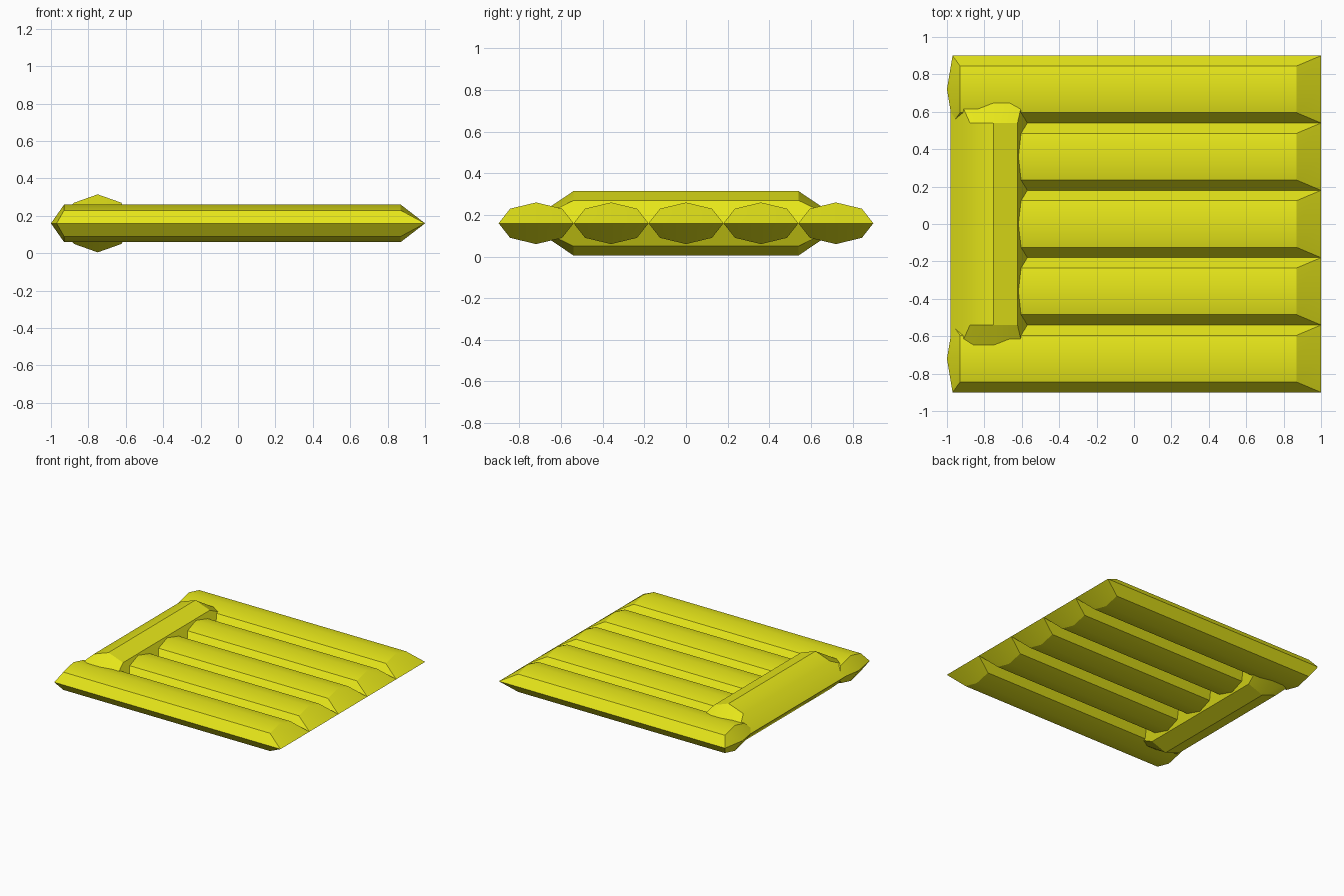
import bpy, bmesh, math

if "Cube" in bpy.data.objects:
    bpy.data.objects.remove(bpy.data.objects["Cube"])

Z = 0.16  # height of the seam plane

mat = bpy.data.materials.new("yellow_vinyl")
mat.diffuse_color = (0.8, 0.8, 0.01, 1)
mat.use_nodes = True
mat.node_tree.nodes["Principled BSDF"].inputs["Base Color"].default_value = mat.diffuse_color


def air_tube(name, place, full, tips, bulge, edges, crease, h_crease, h_top):
    """Loft an inflated chamber with pinched flat ends.
    full: start/end of the full section, tips: pinched ends,
    bulge: how far each tip curves back at its corners."""
    lo, hi = edges
    top = [(lo, 0), (-crease, h_crease), (0, h_top), (crease, h_crease), (hi, 0)]
    section = top + [(w, -h) for w, h in reversed(top[1:-1])]

    def tip_ring(t, back):
        ring = []
        for w, h in section:
            w2 = 0 if w == 0 else (lo if w < 0 else hi)
            ring.append((t + (back if w2 else 0), w2, 0))
        return ring

    rings = [tip_ring(tips[0], bulge[0])]
    rings += [[(t, w, h) for w, h in section] for t in full]
    rings.append(tip_ring(tips[1], -bulge[1]))

    bm = bmesh.new()
    vs = [[bm.verts.new(place(*p)) for p in r] for r in rings]
    n = len(section)
    for a, b in zip(vs, vs[1:]):
        for i in range(n):
            j = (i + 1) % n
            bm.faces.new((a[i], a[j], b[j], b[i]))
    bmesh.ops.remove_doubles(bm, verts=bm.verts, dist=0.0005)
    bmesh.ops.recalc_face_normals(bm, faces=bm.faces)
    me = bpy.data.meshes.new(name)
    bm.to_mesh(me)
    bm.free()
    me.materials.append(mat)
    ob = bpy.data.objects.new(name, me)
    bpy.context.collection.objects.link(ob)
    bpy.ops.object.select_all(action='DESELECT')
    ob.select_set(True)
    bpy.context.view_layer.objects.active = ob
    bpy.ops.object.shade_smooth_by_angle(angle=math.radians(30))
    return ob


# Five lengthwise chambers; the outer two reach past the pillow
for i in range(-2, 3):
    outer = abs(i) == 2
    air_tube("side_tube" if outer else "middle_tube",
             lambda t, w, h, y=i * 0.36: (t, y + w, Z + h),
             (-0.93, 0.87) if outer else (-0.64, 0.87),
             (-1.0, 1.0) if outer else (-0.72, 1.0),
             (0.03 if outer else 0, 0),
             (-0.18, 0.18), 0.125, 0.07, 0.10)

# Crosswise head pillow, wider on its outer side
air_tube("head_pillow",
         lambda t, w, h: (-0.75 + w, t, Z + h),
         (-0.54, 0.54), (-0.77, 0.77), (0, 0),
         (-0.23, 0.18), 0.127, 0.11, 0.155)
